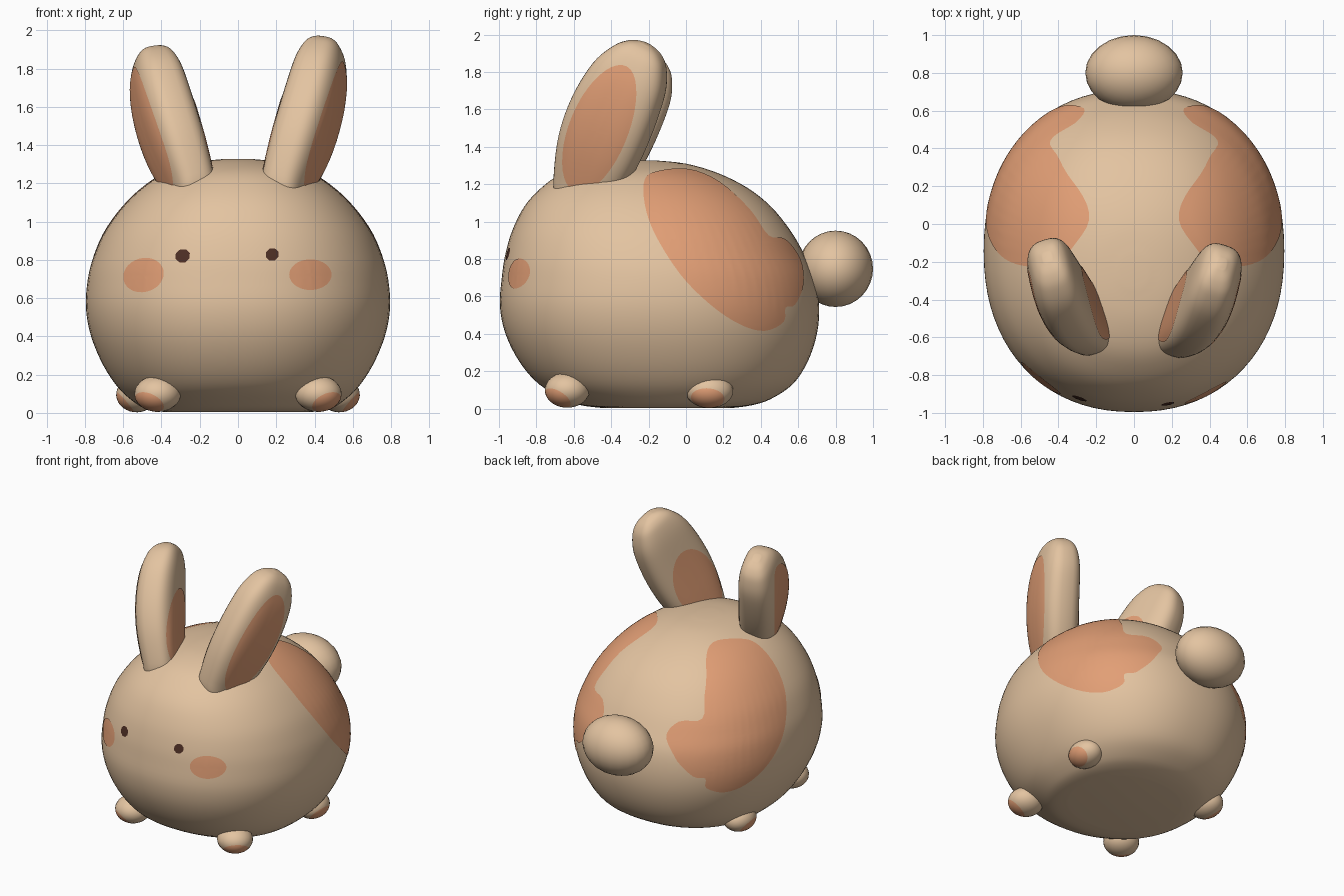
import bpy, bmesh, math
from mathutils import Vector, Matrix
from mathutils.bvhtree import BVHTree

if "Cube" in bpy.data.objects:
    bpy.data.objects.remove(bpy.data.objects["Cube"])


def material(name, rgb):
    m = bpy.data.materials.new(name)
    m.diffuse_color = (*rgb, 1)
    m.use_nodes = True
    m.node_tree.nodes["Principled BSDF"].inputs["Base Color"].default_value = m.diffuse_color
    return m


BEIGE = material("beige fur", (0.77, 0.55, 0.355))
ORANGE = material("orange marking", (0.76, 0.345, 0.18))
BROWN = material("dark brown", (0.075, 0.028, 0.018))


def finish(name, bm, mats, closed=True):
    if closed:
        bmesh.ops.recalc_face_normals(bm, faces=bm.faces)
    me = bpy.data.meshes.new(name)
    bm.to_mesh(me)
    bm.free()
    for m in mats:
        me.materials.append(m)
    ob = bpy.data.objects.new(name, me)
    bpy.context.collection.objects.link(ob)
    bpy.ops.object.select_all(action='DESELECT')
    ob.select_set(True)
    bpy.context.view_layer.objects.active = ob
    bpy.ops.object.shade_smooth_by_angle(angle=math.radians(45))
    return ob


def spline(rows, steps, closed=False):
    """Catmull-Rom curve through rows of numbers."""
    n, out = len(rows), []
    get = (lambda i: rows[i % n]) if closed else (lambda i: rows[min(max(i, 0), n - 1)])
    for i in range(n if closed else n - 1):
        for s in range(steps):
            t = s / steps
            out.append([0.5 * (2 * b + (c - a) * t + (2 * a - 5 * b + 4 * c - d) * t * t
                               + (3 * b - a - 3 * c + d) * t ** 3)
                        for a, b, c, d in zip(get(i - 1), get(i), get(i + 1), get(i + 2))])
    if not closed:
        out.append(list(rows[-1]))
    return out


def loft(name, rings, mats):
    bm = bmesh.new()
    vs = [[bm.verts.new(p) for p in r] for r in rings]
    k = len(rings[0])
    for a, b in zip(vs, vs[1:]):
        for i in range(k):
            j = (i + 1) % k
            bm.faces.new((a[i], a[j], b[j], b[i]))
    bm.faces.new(vs[0])
    bm.faces.new(vs[-1])
    return finish(name, bm, mats)


def superellipse(k, n_pos, n_neg):
    pts = []
    for i in range(k):
        a = 2 * math.pi * i / k
        c, s = math.cos(a), math.sin(a)
        e = 2 / (n_pos if s >= 0 else n_neg)
        pts.append((math.copysign(abs(c) ** e, c), math.copysign(abs(s) ** e, s)))
    return pts


def ellipse(ru, rv, k=40, tilt=0.0):
    c, s = math.cos(tilt), math.sin(tilt)
    ring = [(ru * math.cos(2 * math.pi * i / k), rv * math.sin(2 * math.pi * i / k)) for i in range(k)]
    return [(u * c - v * s, u * s + v * c) for u, v in ring]


def decal(name, target, centre, U, V, out, outline, mat, rings=10, lift=0.0035):
    """Thin plate: an outline projected against direction 'out' onto the target."""
    me = target.data
    tree = BVHTree.FromPolygons([v.co for v in me.vertices], [p.vertices for p in me.polygons])

    def hit(u, v):
        p = centre + U * u + V * v
        loc, nor, _, _ = tree.ray_cast(p + out * 2, -out)
        if loc is None:
            loc, nor, _, _ = tree.find_nearest(p)
        return loc + nor * lift

    bm = bmesh.new()
    mid = bm.verts.new(hit(0, 0))
    prev, k = None, len(outline)
    for r in range(1, rings + 1):
        f = r / rings
        cur = [bm.verts.new(hit(u * f, v * f)) for u, v in outline]
        for i in range(k):
            j = (i + 1) % k
            bm.faces.new((mid, cur[i], cur[j]) if prev is None else (prev[i], cur[i], cur[j], prev[j]))
        prev = cur
    if U.cross(V).dot(out) < 0:
        bmesh.ops.reverse_faces(bm, faces=bm.faces)
    return finish(name, bm, [mat], closed=False)


def ball(name, centre, radii, seg, mats, paint=(0, 0, 1)):
    """Ellipsoid with its pole along 'paint'; faces near the pole take the second material."""
    bm = bmesh.new()
    bmesh.ops.create_uvsphere(bm, u_segments=seg, v_segments=seg * 2 // 3, radius=1)
    if len(mats) > 1:
        for f in bm.faces:
            f.material_index = int(f.calc_center_median().z > 0.72)
    bm.transform(Vector(paint).to_track_quat('Z', 'Y').to_matrix().to_4x4())
    bm.transform(Matrix.Translation(centre) @ Matrix.Diagonal((*radii, 1)))
    return finish(name, bm, mats)


X, Y, Z = Vector((1, 0, 0)), Vector((0, 1, 0)), Vector((0, 0, 1))

# body: height, front y, back y, half width
PROFILE = [(0.004, -0.45, 0.25, 0.38), (0.018, -0.56, 0.35, 0.47), (0.05, -0.645, 0.45, 0.535),
           (0.13, -0.785, 0.57, 0.625), (0.25, -0.89, 0.65, 0.705), (0.40, -0.965, 0.70, 0.768),
           (0.55, -0.995, 0.712, 0.795), (0.70, -0.985, 0.69, 0.785), (0.82, -0.967, 0.635, 0.753),
           (0.95, -0.93, 0.56, 0.695), (1.08, -0.865, 0.455, 0.60), (1.18, -0.775, 0.33, 0.495),
           (1.26, -0.66, 0.17, 0.37), (1.31, -0.50, 0.0, 0.21), (1.328, -0.33, -0.17, 0.07)]
shape = superellipse(80, 2.2, 2.2)
body = loft("body", [[(x * w, (yf + yb) / 2 + y * (yb - yf) / 2, z) for x, y in shape]
                     for z, yf, yb, w in spline(PROFILE, 4)], [BEIGE])

# side patches, outline in (y, z)
PATCH = [(-.22, 1.225), (-.14, 1.27), (.02, 1.278), (.18, 1.21), (.34, 1.064), (.44, .925),
         (.53, .904), (.61, .797), (.625, .663), (.58, .556), (.53, .54), (.52, .465), (.42, .417),
         (.29, .45), (.13, .556), (-.03, .717), (-.165, .93), (-.22, 1.09)]
patch = [(y - 0.25, z - 0.8) for y, z in spline(PATCH, 4, closed=True)]
for side, s in (("right", 1), ("left", -1)):
    decal(side + "_patch", body, Vector((0, .25, .8)), Y, Z, X * s, patch, ORANGE, rings=24)

# face: cheeks and eyes
for name, x, z, outline, mat in (
        ("left_cheek", -.492, .72, ellipse(.107, .088, tilt=.3), ORANGE),
        ("right_cheek", .377, .722, ellipse(.11, .08), ORANGE),
        ("left_eye", -.288, .82, ellipse(.04, .036, 8, .4), BROWN),
        ("right_eye", .178, .827, ellipse(.036, .034, 8, .4), BROWN)):
    decal(name, body, Vector((x, 0, z)), X, Z, -Y, outline, mat, rings=5)

# tail
ball("tail", (0, .8, .748), (.258, .2, .204), 24, [BEIGE])

# feet with orange toes
for side, s in (("right", 1), ("left", -1)):
    ball(side + "_front_foot", (.42 * s, -.635, .1), (.122, .12, .095), 24,
         [BEIGE, ORANGE], (.5 * s, -.6, -.65))
    ball(side + "_back_foot", (.53 * s, .125, .096), (.107, .128, .093), 24,
         [BEIGE, ORANGE], (.8 * s, -.1, -.6))

# ears: fraction along the length, half width, half thickness
EAR = [(-.1, .13, .10), (0, .175, .115), (.25, .225, .135), (.5, .235, .14), (.75, .21, .13),
       (.9, .155, .105), (.97, .095, .07), (1.0, .03, .025)]
section = superellipse(40, 2.9, 2.9)
for side, s, base, tip in (("right", 1, (.245, -.545, 1.17), (.465, -.21, 1.95)),
                           ("left", -1, (-.245, -.535, 1.17), (-.46, -.175, 1.895))):
    base, tip = Vector(base), Vector(tip)
    L = tip - base
    D = L.normalized()
    N = Vector((.9 * s, -.3, -.15))
    N = (N - D * N.dot(D)).normalized()      # outward face of the ear
    W = N.cross(D) * s                       # towards the front edge

    def axis(t):
        bow = math.sin(math.pi * max(t, 0))
        return base + L * t + X * (s * .03 * bow) + W * (.02 * bow)

    ear = loft(side + "_ear", [[axis(t) + W * (w * u) + N * (h * v) for u, v in section]
                               for t, w, h in spline(EAR, 5)], [BEIGE])
    decal(side + "_ear_outer_marking", ear, axis(.42) + W * .01, D, W, N, ellipse(.375, .162), ORANGE)
    decal(side + "_ear_inner_marking", ear, axis(.29) + W * .01, D, W, -N, ellipse(.28, .175), ORANGE)
